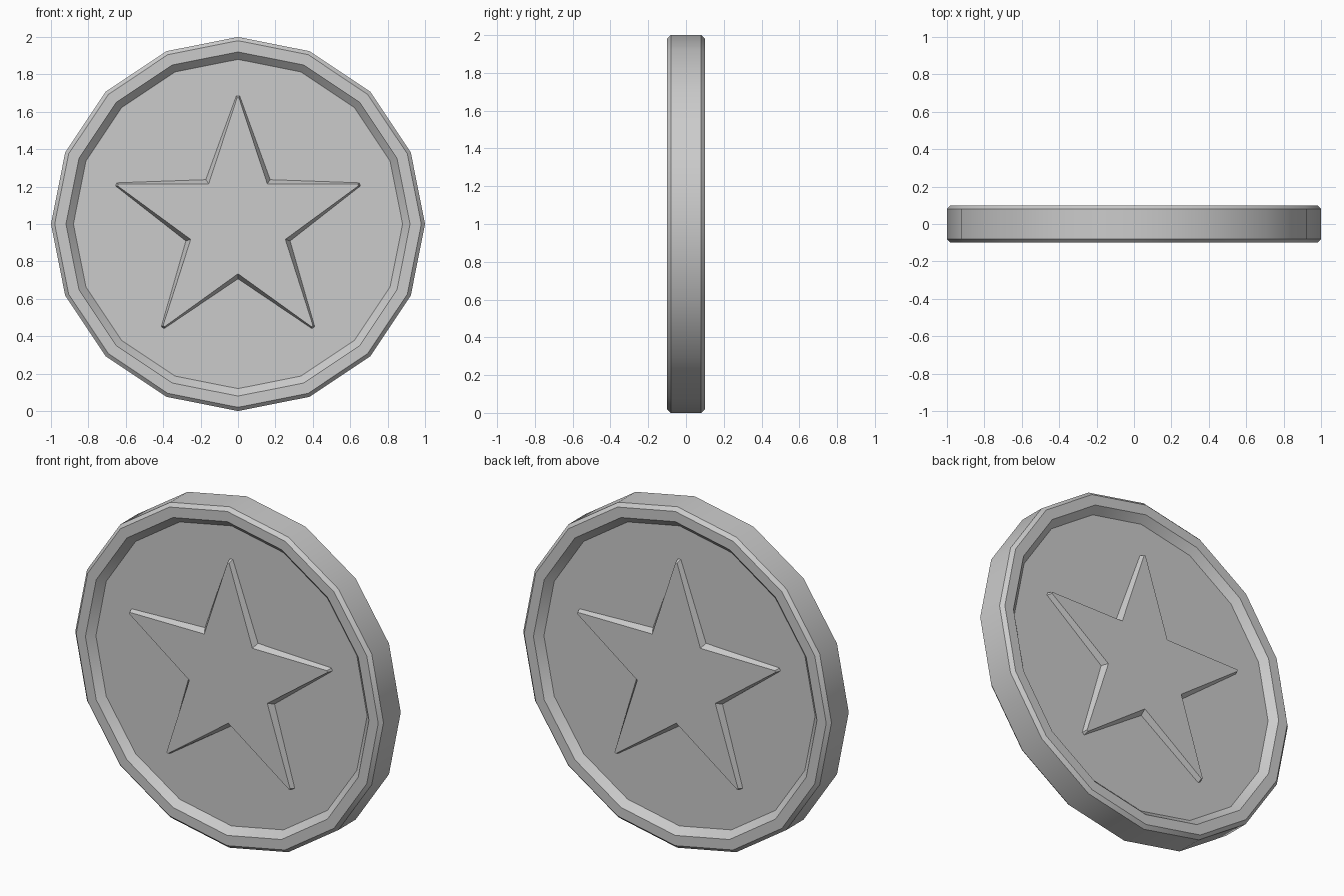
import bpy, bmesh, math

if "Cube" in bpy.data.objects:
    bpy.data.objects.remove(bpy.data.objects["Cube"])

SIDES = 16      # low-poly coin rim
FLOOR_Y = 0.06  # half thickness at the recessed floor
STAR_Y = 0.09   # half thickness at the raised star

bm = bmesh.new()


def add_loop(points, y):
    return [bm.verts.new((x, y, z)) for x, z in points]


def circle(radius):
    return [(radius * math.sin(2 * math.pi * i / SIDES),
             1 + radius * math.cos(2 * math.pi * i / SIDES)) for i in range(SIDES)]


def star(tip, notch, blunt):
    # five blunted tips, each followed by a notch
    pts = []
    for k in range(5):
        a = 2 * math.pi * k / 5
        for side in (-blunt, blunt):
            pts.append((tip * math.sin(a) + side * math.cos(a),
                        1 + tip * math.cos(a) - side * math.sin(a)))
        b = a + math.pi / 5
        pts.append((notch * math.sin(b), 1 + notch * math.cos(b)))
    return pts


def bridge(a, b):
    n = len(a)
    for i in range(n):
        j = (i + 1) % n
        bm.faces.new((a[i], a[j], b[j], b[i]))


def loop_edges(loop):
    return [bm.edges.get((v, loop[(i + 1) % len(loop)])) for i, v in enumerate(loop)]


outer = []
for s in (-1, 1):
    # chamfered rim and sloped wall down to the floor
    rings = [add_loop(circle(r), s * y) for r, y in
             ((1.0, 0.08), (0.98, 0.10), (0.92, 0.10), (0.88, FLOOR_Y))]
    for a, b in zip(rings, rings[1:]):
        bridge(a, b)
    outer.append(rings[0])
    # raised star with sloped sides
    base = add_loop(star(0.685, 0.293, 0.009), s * FLOOR_Y)
    top = add_loop(star(0.675, 0.266, 0.005), s * STAR_Y)
    bridge(base, top)
    bm.faces.new(top)
    # floor between rim and star
    bmesh.ops.triangle_fill(bm, edges=loop_edges(rings[-1]) + loop_edges(base),
                            use_beauty=True, normal=(0, s, 0))

# outer edge of the coin
bridge(outer[0], outer[1])
bmesh.ops.recalc_face_normals(bm, faces=bm.faces[:])

mesh = bpy.data.meshes.new("star_coin")
bm.to_mesh(mesh)
bm.free()
coin = bpy.data.objects.new("star_coin", mesh)
bpy.context.collection.objects.link(coin)
bpy.context.view_layer.objects.active = coin
coin.select_set(True)
bpy.ops.object.shade_smooth_by_angle(angle=math.radians(30))
